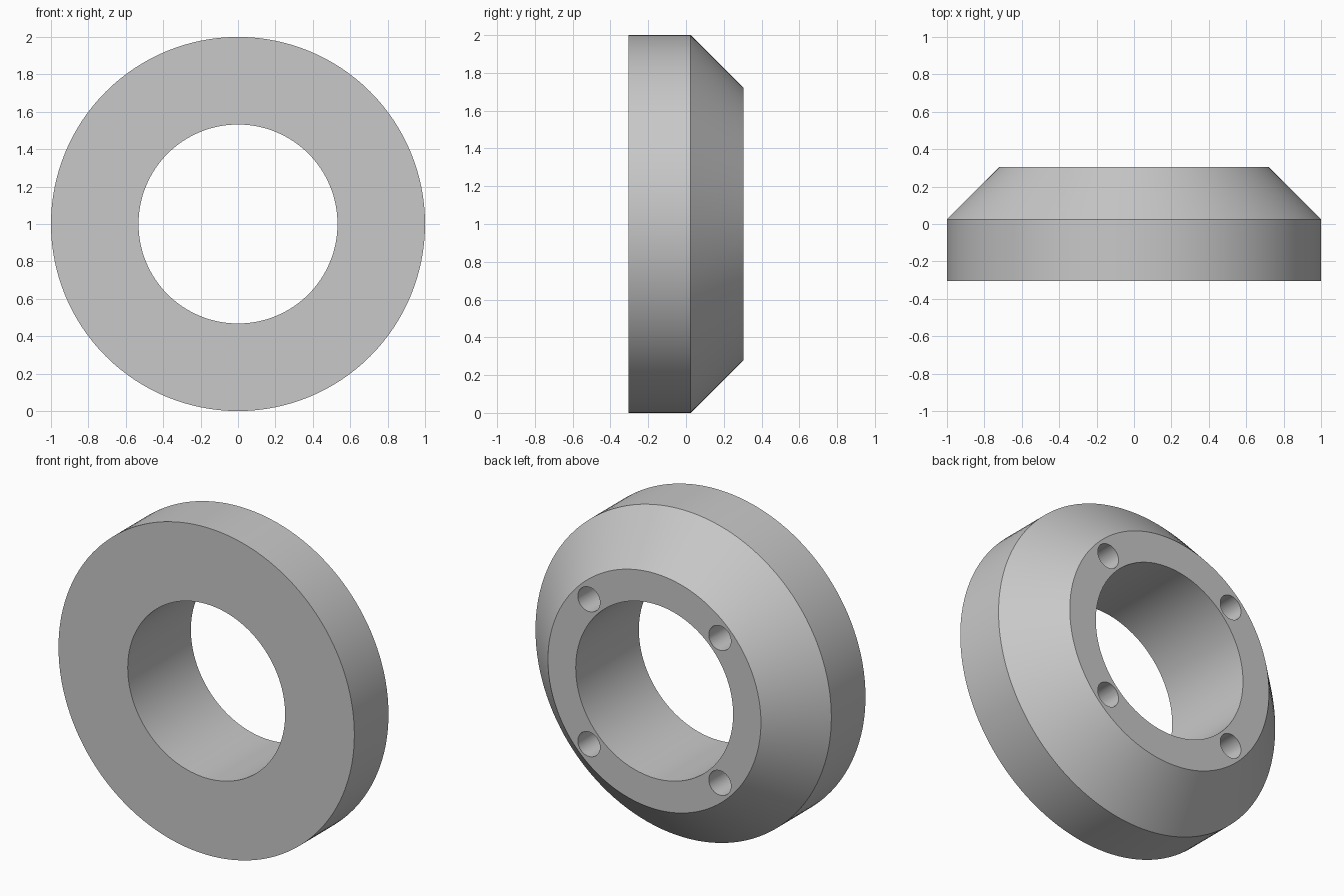
import bpy, bmesh, math
from mathutils import Vector

cube = bpy.data.objects.get("Cube")
if cube:
    bpy.data.objects.remove(cube, do_unlink=True)

SEGMENTS = 128
CENTRE = Vector((0, 0, 1))
BACK_Y = 0.305
BOLT_CIRCLE = 0.626
HOLE_RADIUS = 0.075
HOLE_DEPTH = 0.3

grey = bpy.data.materials.new("plain grey")
grey.use_nodes = True
colour = (0.58, 0.58, 0.58, 1)
grey.diffuse_color = colour
grey.node_tree.nodes["Principled BSDF"].inputs["Base Color"].default_value = colour


def lathe(name, profile):
    """Revolve a closed (radius, y) profile about the ring axis."""
    bm = bmesh.new()
    verts = [bm.verts.new(CENTRE + Vector((r, y, 0))) for r, y in profile]
    edges = [bm.edges.new((v, verts[(i + 1) % len(verts)])) for i, v in enumerate(verts)]
    bmesh.ops.spin(bm, geom=verts + edges, cent=CENTRE, axis=(0, 1, 0),
                   angle=math.tau, steps=SEGMENTS)
    bmesh.ops.remove_doubles(bm, verts=bm.verts[:], dist=0.0001)
    bmesh.ops.recalc_face_normals(bm, faces=bm.faces[:])
    mesh = bpy.data.meshes.new(name)
    bm.to_mesh(mesh)
    bm.free()
    obj = bpy.data.objects.new(name, mesh)
    bpy.context.collection.objects.link(obj)
    mesh.materials.append(grey)
    return obj


# Ring body: flat front, straight rim, chamfer towards the back, central bore
ring = lathe("chamfered_ring", [(0.532, -BACK_Y), (1, -BACK_Y), (1, 0.025),
                                (0.72, BACK_Y), (0.532, BACK_Y)])

# Four blind holes drilled into the back face
for i in range(4):
    angle = math.radians(45 + 90 * i)
    spot = CENTRE + BOLT_CIRCLE * Vector((math.cos(angle), 0, math.sin(angle)))
    spot.y = BACK_Y
    bpy.ops.mesh.primitive_cylinder_add(vertices=48, radius=HOLE_RADIUS, depth=2 * HOLE_DEPTH,
                                        location=spot, rotation=(math.pi / 2, 0, 0))
    drill = bpy.context.object
    drill.name = "hole_cutter"
    drill.hide_render = True
    drill.data.materials.append(grey)
    cut = ring.modifiers.new("bolt_hole", 'BOOLEAN')
    cut.operation = 'DIFFERENCE'
    cut.solver = 'EXACT'
    cut.object = drill
    bpy.ops.object.select_all(action='DESELECT')
    ring.select_set(True)
    bpy.context.view_layer.objects.active = ring
    bpy.ops.object.modifier_apply(modifier=cut.name)
    bpy.data.objects.remove(drill, do_unlink=True)

# Smooth round walls with crisp edges
bpy.ops.object.shade_smooth_by_angle(angle=math.radians(30))
